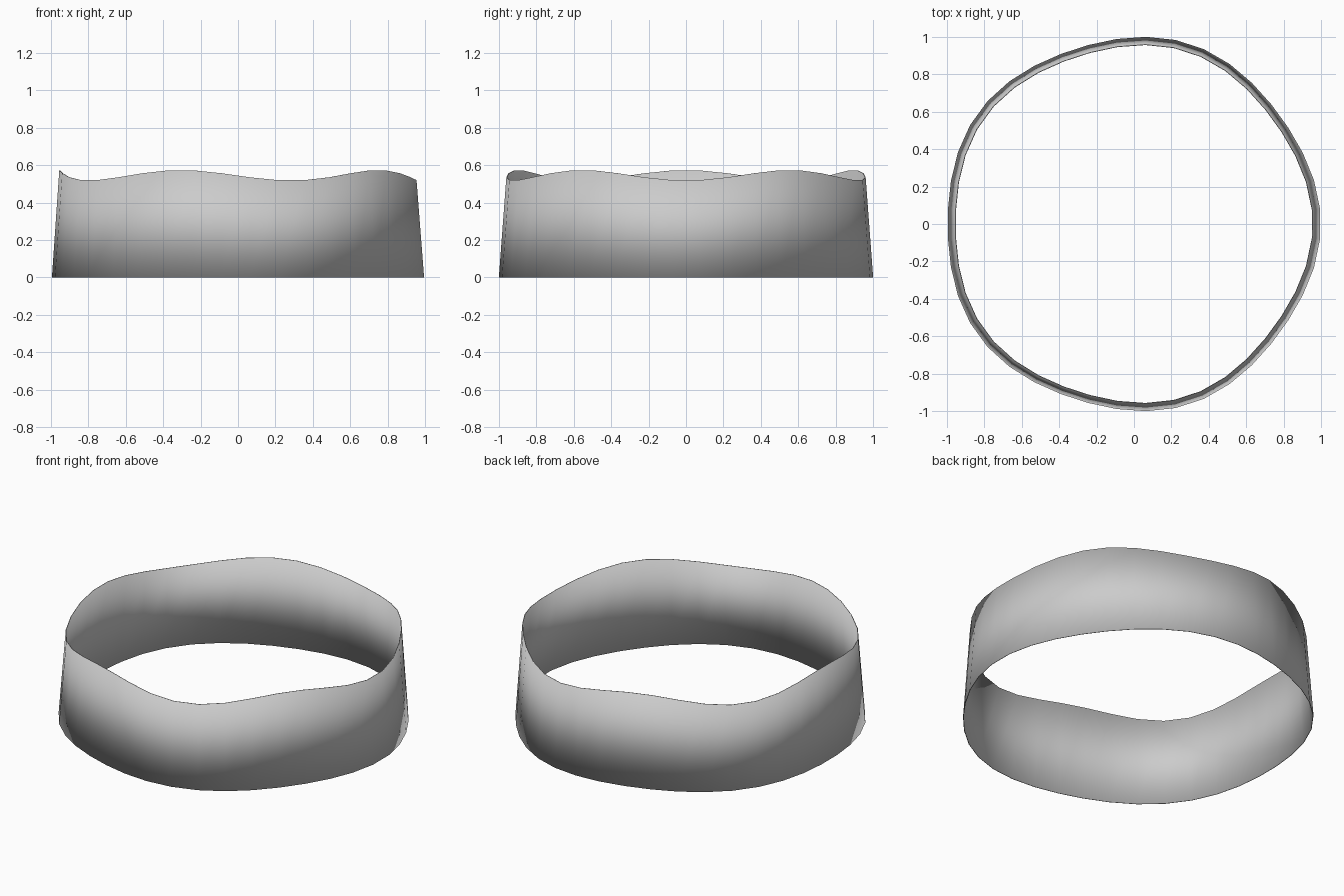
import bpy, bmesh, math

if "Cube" in bpy.data.objects:
    bpy.data.objects.remove(bpy.data.objects["Cube"])

SIDES = 40        # eight segments per wave
WAVES = 5
RADIUS = 0.998
RIPPLE = 0.015    # slight five-lobed outline
TAPER = 0.96      # top rim relative to base
WALL = 0.004


def ring(bm, scale, top, inset):
    """One loop of vertices around the band."""
    verts = []
    for i in range(SIDES):
        a = 2 * math.pi * (i + 0.5) / SIDES
        wave = math.cos(WAVES * a)
        r = (RADIUS + RIPPLE * wave) * scale - inset
        z = 0.546 - 0.028 * wave if top else 0.0
        verts.append(bm.verts.new((r * math.cos(a) - 0.0138, r * math.sin(a), z)))
    return verts


# Thin tapered band with a wavy top rim
bm = bmesh.new()
rings = [ring(bm, 1.0, False, 0), ring(bm, TAPER, True, 0),
         ring(bm, TAPER, True, WALL), ring(bm, 1.0, False, WALL)]
for k in range(4):
    a, b = rings[k], rings[(k + 1) % 4]
    for i in range(SIDES):
        j = (i + 1) % SIDES
        bm.faces.new((a[i], a[j], b[j], b[i]))
bmesh.ops.recalc_face_normals(bm, faces=bm.faces)
for f in bm.faces:
    f.smooth = True

mesh = bpy.data.meshes.new("wavy_band")
bm.to_mesh(mesh)
bm.free()
band = bpy.data.objects.new("wavy_band", mesh)
bpy.context.collection.objects.link(band)
